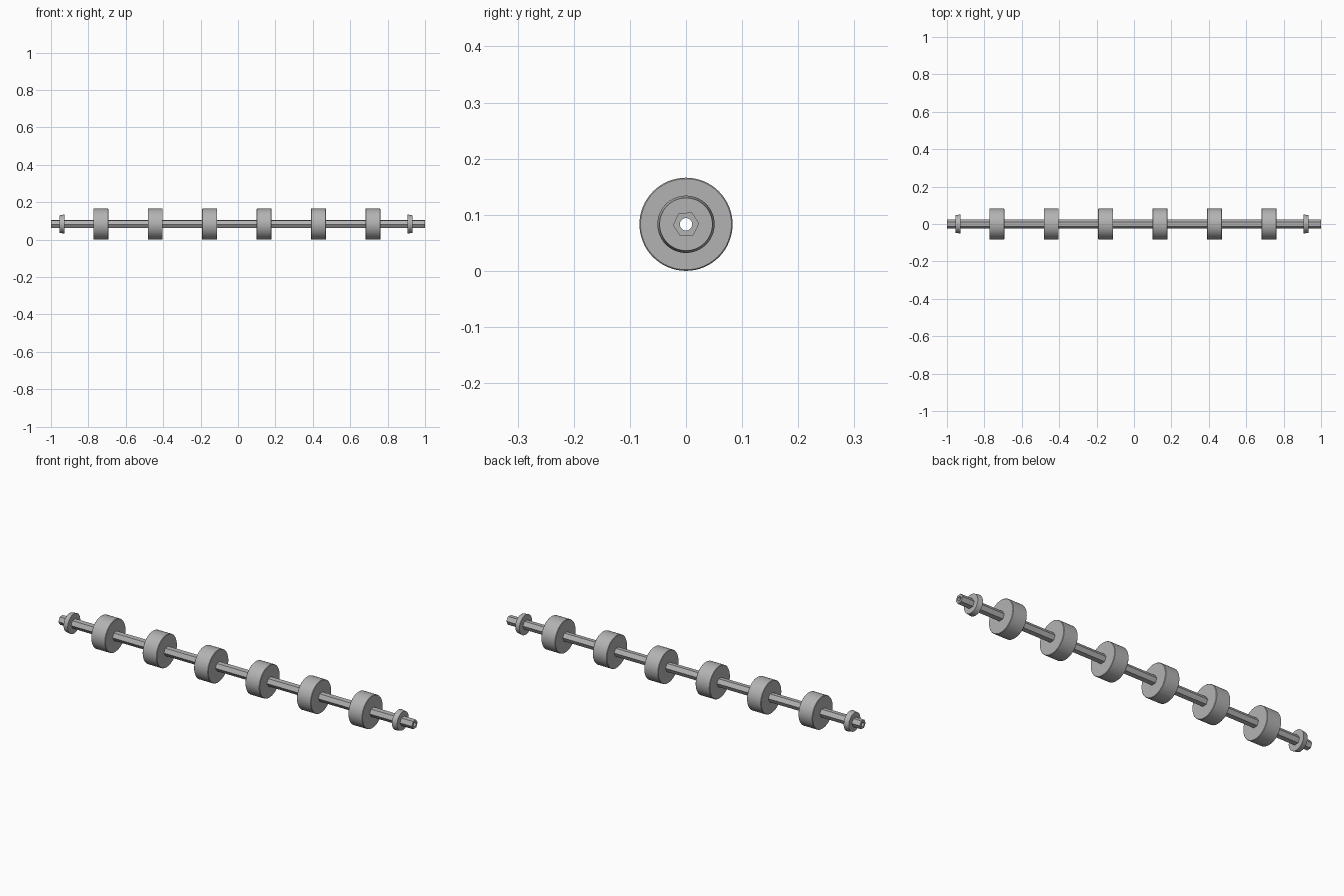
import bpy, bmesh, math

cube = bpy.data.objects.get("Cube")
if cube:
    bpy.data.objects.remove(cube, do_unlink=True)

AXIS_Z = 0.083      # height of the shaft centre line
ROLLER_R = 0.083
HUB_R = 0.018       # bore of rollers and collars, hidden inside the shaft

steel = bpy.data.materials.new("grey_metal")
steel.use_nodes = True
GREY = (0.45, 0.45, 0.45, 1)
steel.diffuse_color = GREY
steel.node_tree.nodes["Principled BSDF"].inputs["Base Color"].default_value = GREY


def lathe(name, profile, x, sides=64, turn=0.0):
    """Revolve a closed (offset, radius) profile around the shaft axis."""
    bm = bmesh.new()
    rings = []
    for i in range(sides):
        a = turn + math.tau * i / sides
        rings.append([bm.verts.new((dx, r * math.cos(a), r * math.sin(a)))
                      for dx, r in profile])
    n = len(profile)
    for i in range(sides):
        a, b = rings[i], rings[(i + 1) % sides]
        for j in range(n):
            k = (j + 1) % n
            bm.faces.new((a[j], a[k], b[k], b[j]))
    bmesh.ops.recalc_face_normals(bm, faces=bm.faces)
    mesh = bpy.data.meshes.new(name)
    bm.to_mesh(mesh)
    bm.free()
    mesh.materials.append(steel)
    obj = bpy.data.objects.new(name, mesh)
    obj.location = (x, 0, AXIS_Z)
    bpy.context.collection.objects.link(obj)
    bpy.ops.object.select_all(action='DESELECT')
    obj.select_set(True)
    bpy.context.view_layer.objects.active = obj
    bpy.ops.object.shade_smooth_by_angle(angle=math.radians(30))
    return obj


# Hexagonal shaft with a round through-bore
def hollow_hex(name, length, radius, bore, turn, sides=48):
    bm = bmesh.new()
    rings = []
    for i in range(sides):
        a = math.tau * i / sides
        # distance from the centre to the flat hexagon side at this angle
        off = a % (math.pi / 3) - math.pi / 6
        r = radius * math.cos(math.pi / 6) / math.cos(off)
        c, s = math.cos(a + turn), math.sin(a + turn)
        rings.append([bm.verts.new((x, q * c, q * s)) for x, q in
                      ((-length / 2, r), (length / 2, r),
                       (length / 2, bore), (-length / 2, bore))])
    for i in range(sides):
        a, b = rings[i], rings[(i + 1) % sides]
        for j in range(4):
            k = (j + 1) % 4
            bm.faces.new((a[j], a[k], b[k], b[j]))
    bmesh.ops.recalc_face_normals(bm, faces=bm.faces)
    mesh = bpy.data.meshes.new(name)
    bm.to_mesh(mesh)
    bm.free()
    mesh.materials.append(steel)
    obj = bpy.data.objects.new(name, mesh)
    obj.location.z = AXIS_Z
    bpy.context.collection.objects.link(obj)
    bpy.ops.object.select_all(action='DESELECT')
    obj.select_set(True)
    bpy.context.view_layer.objects.active = obj
    bpy.ops.object.shade_smooth_by_angle(angle=math.radians(30))


hollow_hex("hex_shaft", 2.0, 0.0235, 0.011, math.radians(4))

# Six evenly spaced rollers with slightly broken edges
h, e = 0.04, 0.002
roller_profile = [(-h, HUB_R), (-h, ROLLER_R - e), (-h + e, ROLLER_R),
                  (h - e, ROLLER_R), (h, ROLLER_R - e), (h, HUB_R)]
for i in range(6):
    lathe(f"roller_{i + 1}", roller_profile, -0.006 + (i - 2.5) * 0.291)

# Retaining collars, tapering towards the shaft ends
for name, x, side in (("right_collar", -0.941, -1), ("left_collar", 0.92, 1)):
    w = 0.013 * side
    lathe(name, [(-w, HUB_R), (-w, 0.051), (w, 0.047), (w, HUB_R)], x)
